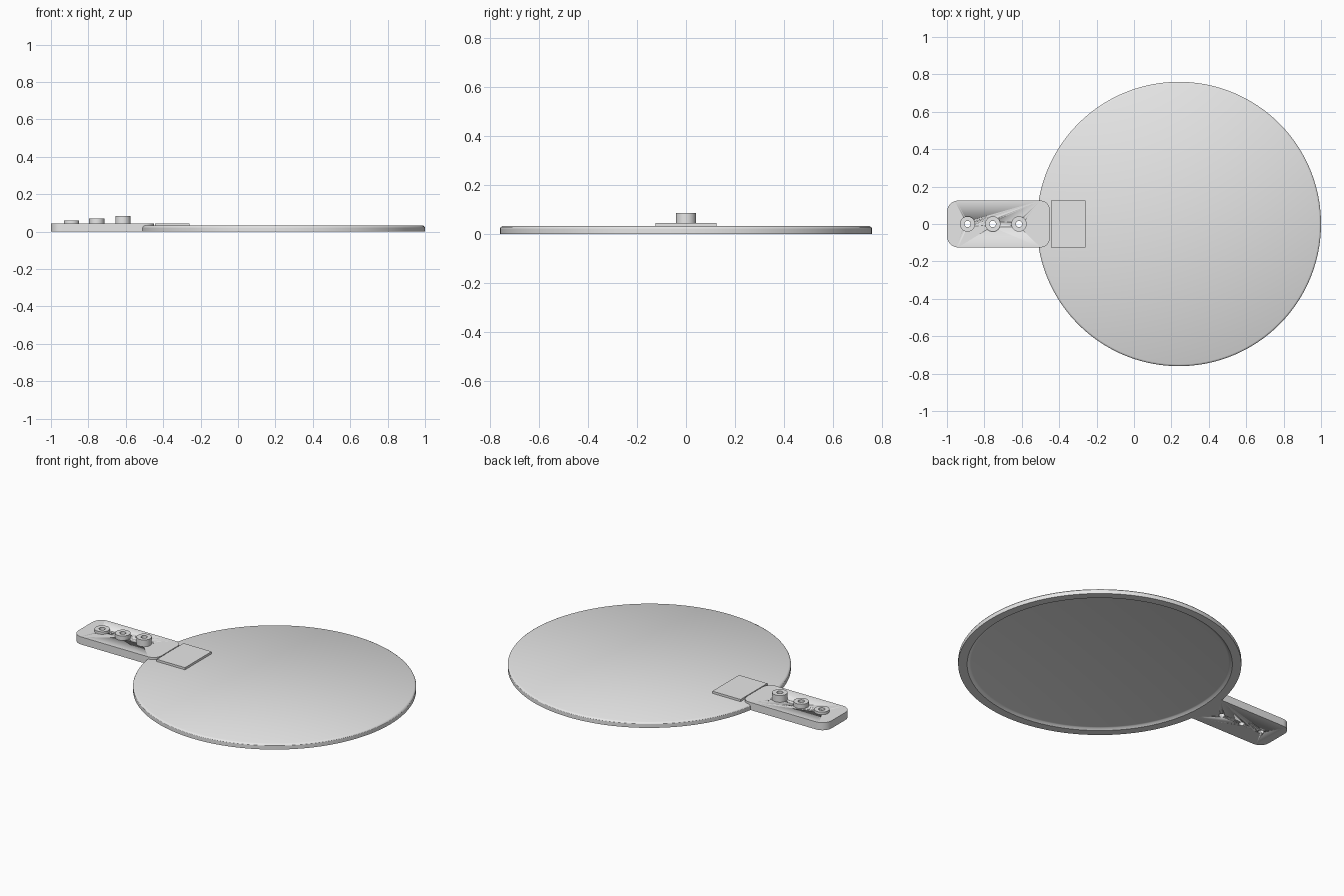
import bpy, bmesh
from math import sin, cos, pi, radians

old = bpy.data.objects.get("Cube")
if old:
    bpy.data.objects.remove(old)

grey = bpy.data.materials.new("light_grey")
grey.use_nodes = True
grey.diffuse_color = (0.8, 0.8, 0.8, 1)
grey.node_tree.nodes["Principled BSDF"].inputs["Base Color"].default_value = (0.8, 0.8, 0.8, 1)


def finish(name, bm, smooth=True):
    bmesh.ops.recalc_face_normals(bm, faces=bm.faces)
    mesh = bpy.data.meshes.new(name)
    bm.to_mesh(mesh)
    bm.free()
    mesh.materials.append(grey)
    obj = bpy.data.objects.new(name, mesh)
    bpy.context.collection.objects.link(obj)
    if smooth:
        bpy.ops.object.select_all(action="DESELECT")
        obj.select_set(True)
        bpy.context.view_layer.objects.active = obj
        bpy.ops.object.shade_smooth_by_angle(angle=radians(30))
    return obj


def lathe(name, profile, x, sides, closed=False):
    """Turn an (r, z) profile around a vertical axis; open ends are capped."""
    bm = bmesh.new()
    rings = [[bm.verts.new((x + r * cos(2 * pi * i / sides), r * sin(2 * pi * i / sides), z))
              for i in range(sides)] for r, z in profile]
    pairs = list(zip(rings, rings[1:]))
    if closed:
        pairs.append((rings[-1], rings[0]))
    else:
        bm.faces.new(rings[0])
        bm.faces.new(rings[-1])
    for a, b in pairs:
        for i in range(sides):
            j = (i + 1) % sides
            bm.faces.new((a[i], a[j], b[j], b[i]))
    return finish(name, bm)


def slab(name, outline, z0, z1):
    bm = bmesh.new()
    face = bm.faces.new([bm.verts.new((x, y, z0)) for x, y in outline])
    top = bmesh.ops.extrude_face_region(bm, geom=[face])["geom"]
    for v in top:
        if isinstance(v, bmesh.types.BMVert):
            v.co.z = z1
    return finish(name, bm)


def arc(cx, cy, r, start, end, steps=10):
    angles = [radians(start + (end - start) * i / steps) for i in range(steps + 1)]
    return [(cx + r * cos(a), cy + r * sin(a)) for a in angles]


def mirrored(half):
    return half + [(x, -y) for x, y in reversed(half)]


TOP, DISC_TOP, HALF = 0.045, 0.032, 0.125

# Round lid with a chamfered rim and a shallow recess underneath
lathe("disc", [(0.692, 0.012), (0.7, 0.01), (0.712, 0), (0.76, 0),
               (0.76, 0.023), (0.757, 0.028), (0.75, DISC_TOP)], 0.24, 160)

# Handle: rounded outer end, running into the rim
handle = slab("handle", mirrored(arc(-0.94, HALF - 0.06, 0.06, 180, 90) + [(-0.5, HALF)]), 0, TOP)

# Rounded shoulders and narrow neck of the handle above the disc
slab("handle_shoulder", mirrored([(-0.5, HALF)] + arc(-0.5, HALF - 0.05, 0.05, 90, 0)),
     DISC_TOP - 0.004, TOP)

# Mounting tab on the disc
slab("mounting_tab", mirrored([(-0.445, HALF), (-0.26, HALF)]), DISC_TOP - 0.004, TOP)

# Hollow bosses of rising height, each with a hole through the handle
HOLE = 0.017
for i, (x, top) in enumerate([(-0.89, 0.06), (-0.755, 0.071), (-0.615, 0.085)], 1):
    lathe(f"boss_{i}", [(HOLE, TOP), (0.041, TOP), (0.041, top), (HOLE, top)], x, 40, closed=True)
    cutter = lathe(f"hole_cutter_{i}", [(HOLE, -0.05), (HOLE, 0.15)], x, 40)
    cutter.hide_render = True
    cutter.hide_viewport = True
    cut = handle.modifiers.new(f"hole_{i}", "BOOLEAN")
    cut.operation = "DIFFERENCE"
    cut.solver = "EXACT"
    cut.object = cutter
